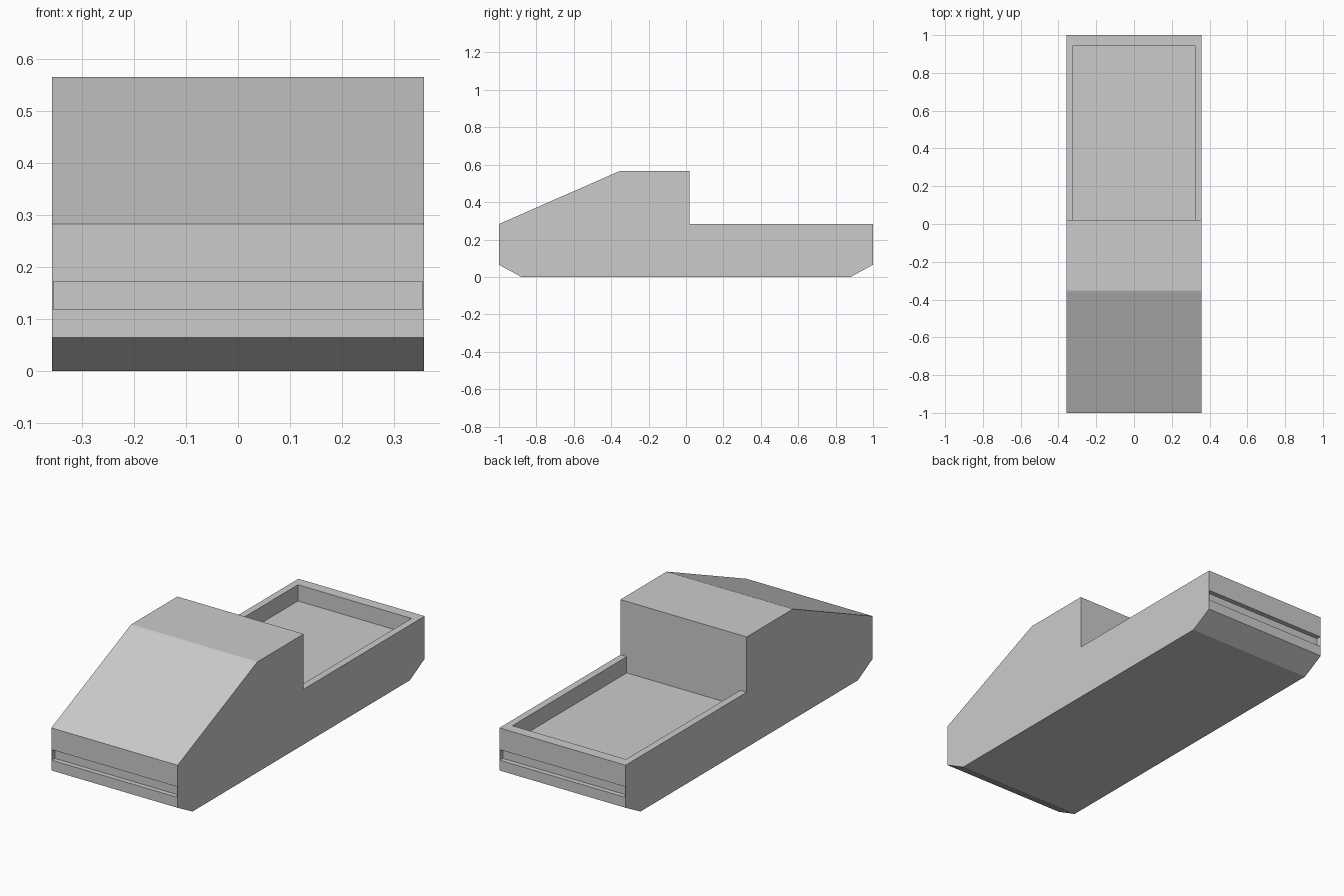
import bpy
import bmesh

if "Cube" in bpy.data.objects:
    bpy.data.objects.remove(bpy.data.objects["Cube"])

HALF_WIDTH = 0.358


def extrude_profile(name, profile, half_width):
    """Sweep a closed (y, z) outline across x."""
    bm = bmesh.new()
    face = bm.faces.new([bm.verts.new((-half_width, y, z)) for y, z in profile])
    swept = bmesh.ops.extrude_face_region(bm, geom=[face])["geom"]
    verts = [g for g in swept if isinstance(g, bmesh.types.BMVert)]
    bmesh.ops.translate(bm, verts=verts, vec=(2 * half_width, 0, 0))
    bmesh.ops.recalc_face_normals(bm, faces=bm.faces)
    mesh = bpy.data.meshes.new(name)
    bm.to_mesh(mesh)
    bm.free()
    obj = bpy.data.objects.new(name, mesh)
    bpy.context.collection.objects.link(obj)
    return obj


def cut_box(target, name, half_width, y0, y1, z0, z1):
    """Carve a box-shaped recess out of the target."""
    cutter = extrude_profile(name, [(y0, z0), (y1, z0), (y1, z1), (y0, z1)], half_width)
    cutter.hide_render = True
    mod = target.modifiers.new(name, "BOOLEAN")
    mod.operation = "DIFFERENCE"
    mod.solver = "EXACT"
    mod.object = cutter
    bpy.context.view_layer.objects.active = target
    bpy.ops.object.modifier_apply(modifier=mod.name)
    bpy.data.objects.remove(cutter, do_unlink=True)


# Truck body: chamfered underside, sloped windshield, small roof lip, low rear deck
body = extrude_profile("truck_body", [
    (-1.0, 0.065), (-0.88, 0.0), (0.88, 0.0), (1.0, 0.065),
    (1.0, 0.283), (0.02, 0.283), (0.02, 0.566),
    (-0.353, 0.566), (-0.364, 0.562), (-1.0, 0.283),
], HALF_WIDTH)

# Open cargo bed, flush with the cab's rear wall
cut_box(body, "cargo_bed_cutter", 0.322, 0.02, 0.945, 0.20, 0.40)

# Light-bar slots across the front and the rear
for label, end in (("front", -1), ("rear", 1)):
    y0, y1 = sorted((end * 0.975, end * 1.1))
    cut_box(body, label + "_light_slot_cutter", 0.355, y0, y1, 0.118, 0.172)
